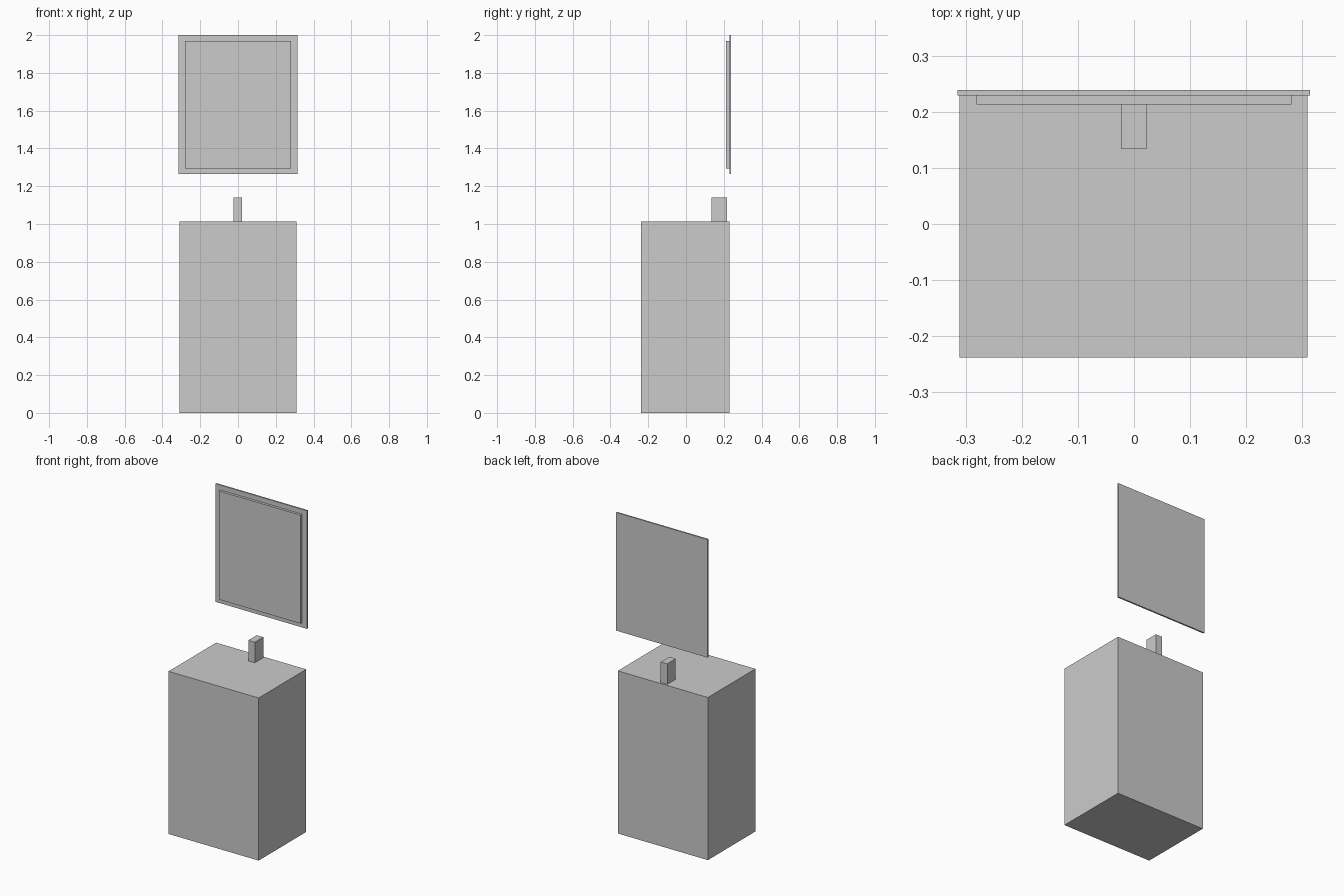
import bpy
from mathutils import Vector

cube = bpy.data.objects.get("Cube")
if cube:
    bpy.data.objects.remove(cube, do_unlink=True)

grey = bpy.data.materials.new("light_grey")
grey.use_nodes = True
colour = (0.6, 0.6, 0.6, 1)
grey.diffuse_color = colour
grey.node_tree.nodes["Principled BSDF"].inputs["Base Color"].default_value = colour


def box(name, low, high):
    """Add a box spanning two opposite corners."""
    low, high = Vector(low), Vector(high)
    bpy.ops.mesh.primitive_cube_add(size=1)
    ob = bpy.context.object
    ob.name = name
    for v in ob.data.vertices:
        v.co = (low + high) / 2 + v.co * (high - low)
    ob.data.materials.append(grey)
    return ob


# Cabinet body
box("body", (-0.311, -0.238, 0), (0.309, 0.229, 1.012))

# Short post near the back of the top
box("post", (-0.023, 0.134, 1.012), (0.022, 0.217, 1.14))

# Floating back panel with a smaller raised slab on its front
box("back_panel", (-0.315, 0.229, 1.265), (0.314, 0.239, 2))
box("front_slab", (-0.281, 0.213, 1.295), (0.281, 0.229, 1.97))
